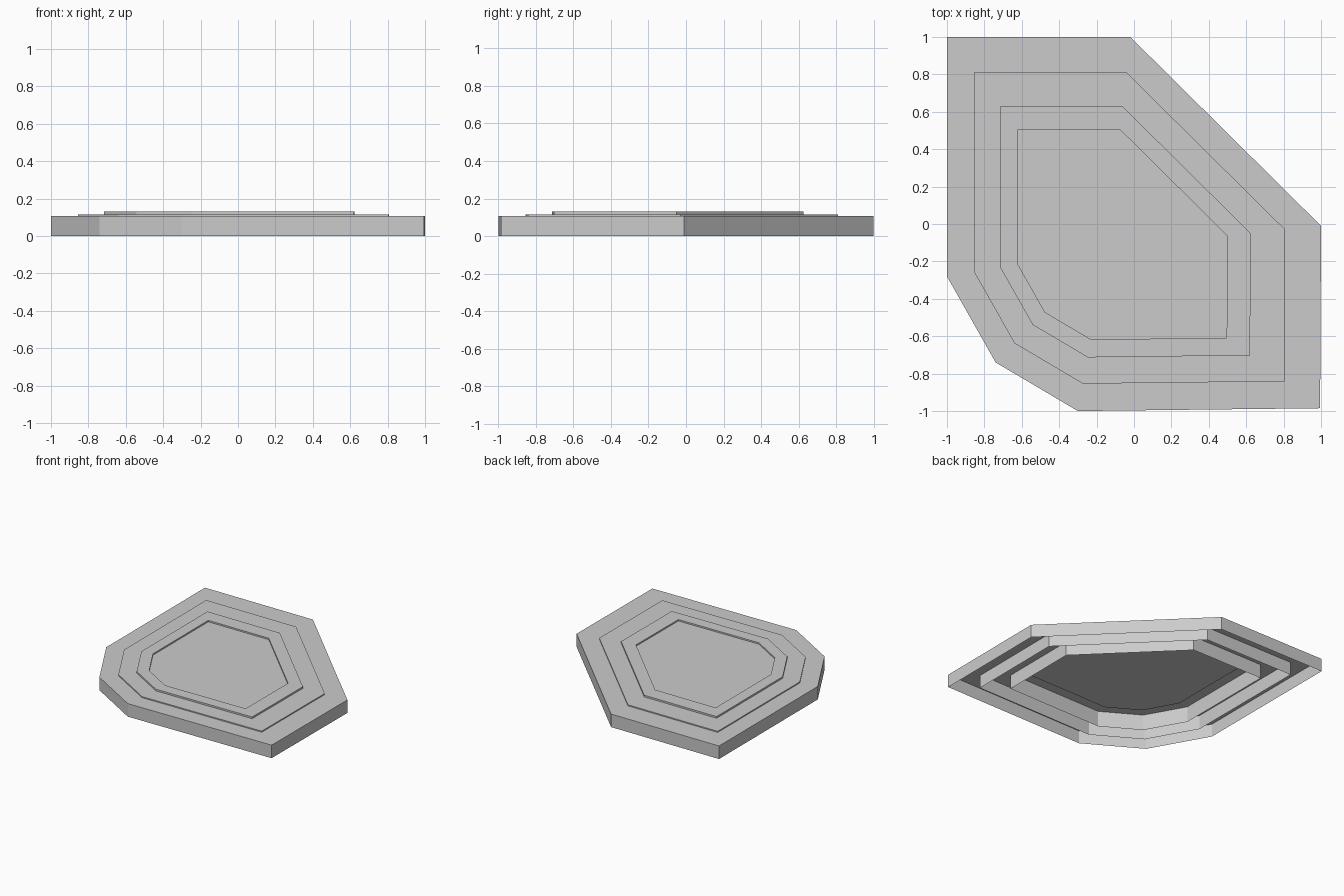
import bpy, bmesh

if "Cube" in bpy.data.objects:
    bpy.data.objects.remove(bpy.data.objects["Cube"])

# Outline of the slab, and the point every tier shrinks towards
OUTLINE = [(-1, 1), (-0.02, 1), (1, -0.01), (0.995, -0.985),
           (-0.3, -1), (-0.74, -0.74), (-1, -0.28)]
PIVOT = (-0.14, -0.13)


def loop(bm, scale, z):
    return [bm.verts.new((PIVOT[0] + (x - PIVOT[0]) * scale,
                          PIVOT[1] + (y - PIVOT[1]) * scale, z)) for x, y in OUTLINE]


def make_tier(name, rings, capped=False):
    """Thin shell joining successive (scale, z) outlines, open underneath."""
    bm = bmesh.new()
    loops = [loop(bm, s, z) for s, z in rings]
    n = len(OUTLINE)
    for a, b in zip(loops, loops[1:]):
        for i in range(n):
            j = (i + 1) % n
            bm.faces.new((a[j], a[i], b[i], b[j]))
    if capped:
        bm.faces.new(loops[-1][::-1])
    mesh = bpy.data.meshes.new(name)
    bm.to_mesh(mesh)
    bm.free()
    obj = bpy.data.objects.new(name, mesh)
    bpy.context.collection.objects.link(obj)
    return obj


# Wide lower tier
make_tier("outer_tier", [(1, 0), (1, 0.107), (0.832, 0.107)])
# Slightly raised middle tier
make_tier("middle_tier", [(0.832, 0), (0.832, 0.116), (0.67, 0.116)])
# Top tier with a rim around a shallow recessed panel
make_tier("top_tier", [(0.67, 0), (0.67, 0.13), (0.56, 0.13), (0.56, 0.118)], capped=True)
